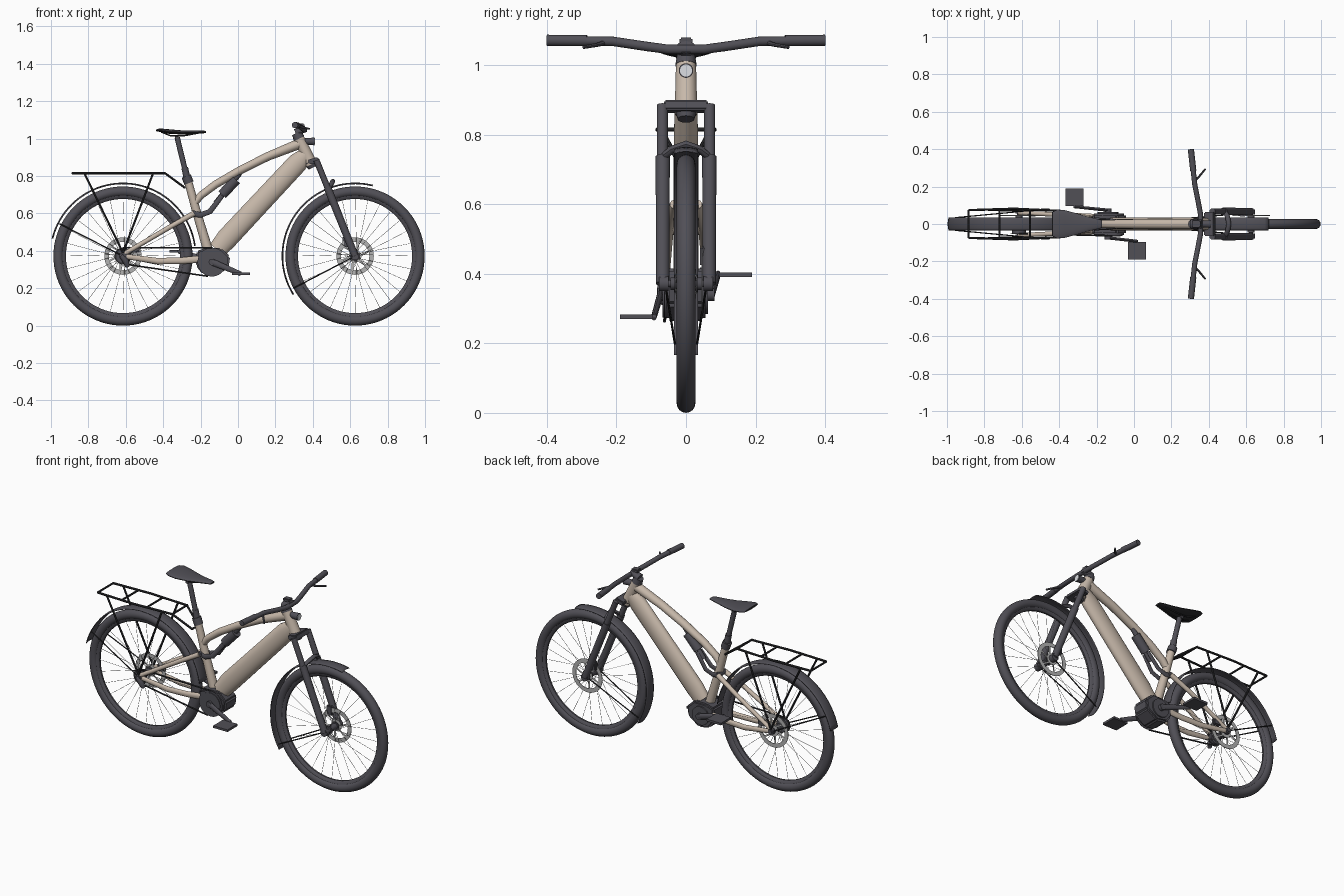
import bpy, bmesh, math
from mathutils import Vector

cube = bpy.data.objects.get("Cube")
if cube:
    bpy.data.objects.remove(cube, do_unlink=True)


def material(name, *rgb):
    m = bpy.data.materials.new(name)
    m.use_nodes = True
    m.diffuse_color = (*rgb, 1)
    m.node_tree.nodes["Principled BSDF"].inputs["Base Color"].default_value = (*rgb, 1)
    return m


DARK = material("dark grey", .082, .079, .094)
BEIGE = material("warm beige", .57, .48, .40)
BLACK = material("black", .028, .028, .031)
STEEL = material("steel grey", .45, .45, .45)
LENS = material("lamp lens", .72, .74, .77)
made = []


def finish(name, bm, mat):
    bmesh.ops.recalc_face_normals(bm, faces=bm.faces)
    mesh = bpy.data.meshes.new(name)
    bm.to_mesh(mesh)
    bm.free()
    mesh.materials.append(mat)
    ob = bpy.data.objects.new(name, mesh)
    bpy.context.collection.objects.link(ob)
    made.append(ob)
    return ob


def skin(bm, rings, loop=False):
    """Join rings of vertices with quads, capping open ends."""
    n = len(rings[0])
    for i in range(len(rings) if loop else len(rings) - 1):
        a, b = rings[i], rings[(i + 1) % len(rings)]
        for j in range(n):
            k = (j + 1) % n
            bm.faces.new((a[j], a[k], b[k], b[j]))
    if not loop:
        bm.faces.new(rings[0])
        bm.faces.new(rings[-1])


def add_tube(bm, pts, radii, sides):
    """Sweep an ellipse (side radius, upright radius) along points."""
    pts = [Vector(p) for p in pts]
    if not isinstance(radii, list):
        radii = [radii] * len(pts)
    span = (pts[-1] - pts[0]).normalized()
    ref = Vector((0, 0, 1)) if abs(span.y) > .8 else Vector((0, 1, 0))
    rings = []
    for i, p in enumerate(pts):
        t = (pts[min(i + 1, len(pts) - 1)] - pts[max(i - 1, 0)]).normalized()
        side = (ref - t * ref.dot(t)).normalized()
        up = side.cross(t)
        a, b = radii[i] if isinstance(radii[i], tuple) else (radii[i], radii[i])
        angles = [math.tau * (j + .5) / sides for j in range(sides)]
        rings.append([bm.verts.new(p + side * a * math.cos(w) + up * b * math.sin(w)) for w in angles])
    skin(bm, rings)


def tube(name, pts, radii, mat, sides=14):
    bm = bmesh.new()
    add_tube(bm, pts, radii, sides)
    return finish(name, bm, mat)


def lathe(name, profile, cx, cz, mat, seg=64):
    """Revolve a closed (radius, y) profile about a sideways axle."""
    bm = bmesh.new()
    rings = []
    for i in range(seg):
        w = math.tau * i / seg
        rings.append([bm.verts.new((cx + r * math.cos(w), y, cz + r * math.sin(w))) for r, y in profile])
    skin(bm, rings, loop=True)
    return finish(name, bm, mat)


def disc(name, r0, r1, y0, y1, cx, cz, mat, seg=40):
    return lathe(name, [(r0, y0), (r1, y0), (r1, y1), (r0, y1)], cx, cz, mat, seg)


def plate(name, outline, y0, y1, mat, bevel=0):
    """Extrude an (x, z) outline sideways."""
    bm = bmesh.new()
    skin(bm, [[bm.verts.new((x, y, z)) for x, z in outline] for y in (y0, y1)])
    if bevel:
        bmesh.ops.bevel(bm, geom=bm.edges[:], offset=bevel, segments=2, affect='EDGES')
    return finish(name, bm, mat)


def box(name, x0, x1, y0, y1, z0, z1, mat, bevel=0):
    return plate(name, [(x0, z0), (x1, z0), (x1, z1), (x0, z1)], y0, y1, mat, bevel)


def fender(name, cx, start, end, width):
    """Arched sheet following the tyre."""
    bm = bmesh.new()
    rows = []
    for i in range(41):
        w = math.radians(start + (end - start) * i / 40)
        row = []
        for j in range(-3, 4):
            r = .393 - .006 * (j / 3) ** 2
            row.append(bm.verts.new((cx + r * math.cos(w), width * j / 3, AXLE + r * math.sin(w))))
        rows.append(row)
    for a, b in zip(rows, rows[1:]):
        for j in range(6):
            bm.faces.new((a[j], a[j + 1], b[j + 1], b[j]))
    mod = finish(name, bm, DARK).modifiers.new("thickness", 'SOLIDIFY')
    mod.thickness = .003


AXLE, REAR, FRONT = .372, -.615, .626

# Wheels: tyre, rim, spokes, hub, brake disc
for label, cx in (("rear", REAR), ("front", FRONT)):
    circle = [math.tau * j / 16 for j in range(16)]
    lathe(label + "_tyre", [(.345 + .027 * math.cos(w), .027 * math.sin(w)) for w in circle], cx, AXLE, DARK, 80)
    lathe(label + "_rim", [(.328, -.016), (.328, .016), (.312, .013), (.305, .005), (.305, -.005), (.312, -.013)],
          cx, AXLE, DARK, 80)
    disc(label + "_hub", .004, .018, -.045, .045, cx, AXLE, DARK, 24)
    disc(label + "_axle", .001, .01, -.075, .075, cx, AXLE, DARK, 16)
    bm = bmesh.new()
    for i in range(28):
        s = 1 if i % 2 else -1
        w = math.tau * i / 28
        v = w + (.5 if i % 4 < 2 else -.5)
        add_tube(bm, [(cx + .018 * math.cos(v), s * .03, AXLE + .018 * math.sin(v)),
                      (cx + .307 * math.cos(w), 0, AXLE + .307 * math.sin(w))], .001, 5)
    finish(label + "_spokes", bm, STEEL)
    disc(label + "_hub_flange_right", .005, .026, -.033, -.029, cx, AXLE, DARK, 24)
    disc(label + "_hub_flange_left", .005, .026, .029, .033, cx, AXLE, DARK, 24)
    disc(label + "_brake_disc", .076, .1, .044, .047, cx, AXLE, STEEL, 48)
    disc(label + "_disc_carrier", .018, .034, .044, .047, cx, AXLE, STEEL, 32)
    bm = bmesh.new()
    for i in range(6):
        w = math.tau * i / 6
        add_tube(bm, [(cx + r * math.cos(w + d), .0455, AXLE + r * math.sin(w + d))
                      for r, d in ((.025, 0), (.08, .35))], (.0015, .005), 6)
    finish(label + "_disc_arms", bm, STEEL)
box("front_caliper", .56, .60, .04, .062, .42, .48, DARK, .006)
box("rear_caliper", -.57, -.52, .04, .062, .385, .425, DARK, .006)

# Frame tubes
tube("head_tube", [(.322, 0, 1.01), (.392, 0, .862)], [.029, .033], BEIGE, 20)
tube("down_tube", [(.365, 0, .915), (.32, 0, .872), (-.06, 0, .465), (-.11, 0, .405)],
     [(.03, .04), (.034, .055), (.036, .058), (.036, .05)], BEIGE, 20)
tube("top_tube", [(.335, 0, .975), (.16, 0, .905), (.01, 0, .83), (-.12, 0, .755), (-.20, 0, .695), (-.235, 0, .65)],
     [(.028, .028), (.026, .023), (.025, .022), (.023, .021), (.022, .02), (.02, .018)], BEIGE)
tube("seat_tube", [(-.27, 0, .785), (-.225, 0, .62), (-.155, 0, .385)], [.021, .023, .027], BEIGE)
for s, label in ((-1, "right"), (1, "left")):
    tube("seat_stay_" + label, [(-.235, s * .032, .60), (-.36, s * .048, .53), (REAR, s * .06, .38)],
         [.015, .013, .012], BEIGE, 10)
    tube("chain_stay_" + label, [(-.16, s * .04, .36), (-.30, s * .048, .347), (-.43, s * .054, .345), (REAR, s * .06, .372)],
         [(.012, .02), (.011, .018), (.011, .017), (.01, .013)], BEIGE, 10)
    disc("dropout_" + label, .003, .018, s * .055, s * .072, REAR, AXLE, DARK, 20)
    tube("rocker_link_" + label, [(-.245, s * .027, .60), (-.20, s * .028, .592), (-.15, s * .027, .61), (-.085, s * .018, .695)],
         [(.006, .016), (.006, .015), (.006, .015), (.006, .013)], DARK, 10)
tube("rocker_pivot", [(-.235, -.036, .60), (-.235, .036, .60)], .015, DARK)

# Shock absorber
tube("shock_body", [(-.01, 0, .78), (-.085, 0, .70)], .027, DARK, 18)
tube("shock_shaft", [(.01, 0, .815), (-.12, 0, .655)], .014, DARK)

# Seat post and saddle, with a dark underside
tube("seat_collar", [(-.277, 0, .80), (-.262, 0, .762)], .026, DARK)
tube("seat_sleeve", [(-.285, 0, .845), (-.273, 0, .79)], .018, DARK)
tube("seat_post", [(-.325, 0, 1.005), (-.275, 0, .80)], .0145, DARK)
tube("saddle_clamp", [(-.328, -.02, 1.006), (-.328, .02, 1.006)], .01, DARK)
saddle = tube("saddle", [(-.437, 0, 1.046), (-.41, 0, 1.044), (-.37, 0, 1.038), (-.30, 0, 1.033), (-.24, 0, 1.034),
                         (-.19, 0, 1.036), (-.17, 0, 1.035)],
              [(.064, .006), (.078, .01), (.075, .012), (.056, .011), (.038, .01), (.026, .008), (.02, .005)], DARK, 18)
saddle.data.materials.append(BLACK)
for face in saddle.data.polygons:
    face.material_index = 1 if face.normal.z < .1 else 0
for s in (-1, 1):
    tube("saddle_rail", [(-.41, s * .03, 1.035), (-.36, s * .022, 1.015), (-.29, s * .02, 1.015), (-.20, s * .008, 1.032)],
         .004, BLACK, 8)

# Motor, chainring and chain
plate("motor", [(-.222, .40), (-.17, .415), (-.09, .415), (-.042, .37), (-.05, .31), (-.12, .262), (-.19, .275), (-.225, .32)],
      -.058, .056, DARK, .01)
CRANK = (-.139, .34)
disc("motor_cover_right", .003, .066, -.068, -.055, *CRANK, DARK)
disc("motor_cover_left", .003, .055, .05, .064, *CRANK, DARK)
disc("chainring", .05, .077, -.064, -.06, *CRANK, DARK)
disc("rear_cog", .036, .045, -.054, -.05, REAR, AXLE, BLACK, 32)
disc("cassette", .004, .037, -.054, -.035, REAR, AXLE, DARK, 32)
tube("chain_upper", [(REAR, -.052, .417), (CRANK[0], -.062, .417)], .0045, BLACK, 8)
tube("chain_lower", [(-.60, -.052, .328), (-.16, -.062, .264)], .0045, BLACK, 8)
tube("derailleur", [(-.625, -.07, .375), (-.60, -.068, .345), (-.59, -.06, .315)], [.012, .017, .012], DARK, 10)

# Cranks and pedals
for s, label, px, pz in ((-1, "right", .015, .277), (1, "left", -.318, .398)):
    tube("crank_" + label, [(CRANK[0], s * .074, CRANK[1]), (px, s * .092, pz)], [(.009, .018), (.008, .012)], DARK, 10)
    tube("crank_axle_" + label, [(CRANK[0], s * .04, CRANK[1]), (CRANK[0], s * .082, CRANK[1])], .018, DARK)
    tube("pedal_axle_" + label, [(px, s * .085, pz), (px, s * .12, pz)], .006, DARK, 10)
    box("pedal_" + label, px - .048, px + .048, s * .095, s * .19, pz - .0065, pz + .0065, DARK)

# Suspension fork
for s, label in ((-1, "right"), (1, "left")):
    tube("fork_upper_" + label, [(.419, s * .068, .885), (.49, s * .068, .71)], .0165, DARK)
    tube("fork_lower_" + label, [(.479, s * .067, .737), (FRONT, s * .067, AXLE)], [.021, .0195], DARK)
    disc("fork_foot_" + label, .003, .022, s * .05, s * .078, FRONT, AXLE, DARK, 20)
plate("fork_crown", [(.372, .886), (.428, .902), (.438, .872), (.382, .862)], -.064, .064, DARK, .005)
tube("lower_headset", [(.385, 0, .877), (.40, 0, .845)], [.034, .024], DARK, 18)
tube("fork_arch", [(.485, -.067, .735), (.50, -.04, .758), (.507, 0, .773), (.50, .04, .758), (.485, .067, .735)],
     (.011, .013), DARK, 10)

# Fenders and their stays
fender("rear_fender", REAR, 166, 8, .036)
fender("front_fender", FRONT, 76, 212, .035)
for s in (-1, 1):
    tube("front_fender_stay", [(FRONT, s * .06, AXLE), (.296, s * .032, .20)], .0035, BLACK, 6)
    tube("rear_fender_stay", [(REAR, s * .066, AXLE), (-.955, s * .034, .545)], .0035, BLACK, 6)

# Luggage rack
for s in (-1, 1):
    tube("rack_rail", [(-.885, s * .074, .815), (-.64, s * .082, .815), (-.39, s * .07, .815), (-.285, s * .03, .738)],
         .0065, BLACK, 8)
    for x in (-.82, -.455):
        tube("rack_leg", [(x, s * .078, .812), (REAR, s * .07, .39)], .006, BLACK, 8)
for x in (-.885, -.72, -.555, -.39):
    tube("rack_crossbar", [(x, -.075, .815), (x, .075, .815)], .006, BLACK, 8)
tube("rack_mount", [(-.285, -.032, .738), (-.285, .032, .738)], .006, BLACK, 8)

# Stem, handlebar, grips and levers
tube("upper_headset", [(.327, 0, 1.0), (.313, 0, 1.03)], [.031, .026], DARK, 18)
tube("stem", [(.308, 0, 1.03), (.335, 0, 1.043), (.362, 0, 1.053)], [(.026, .022), (.025, .018), (.028, .018)], DARK)
half = [(.356, .05, 1.046), (.345, .11, 1.054), (.325, .21, 1.069), (.304, .40, 1.072)]
tube("handlebar", [(x, -y, z) for x, y, z in reversed(half)] + half, .0138, DARK)
box("display", .31, .355, -.018, .018, 1.062, 1.08, DARK, .004)
for s, label in ((-1, "right"), (1, "left")):
    tube("grip_" + label, [(.317, s * .285, 1.071), (.304, s * .40, 1.072)], .0165, DARK)
    tube("brake_lever_" + label, [(.325, s * .235, 1.066), (.345, s * .25, 1.06), (.382, s * .295, 1.052)],
         [.008, .006, .005], DARK, 8)

# Headlight
tube("headlight", [(.355, 0, .985), (.408, 0, .985)], [.017, .021], DARK, 20)
tube("headlight_lens", [(.407, 0, .985), (.411, 0, .985)], .0175, LENS, 20)

bpy.ops.object.select_all(action='DESELECT')
for ob in made:
    ob.select_set(True)
bpy.context.view_layer.objects.active = made[0]
bpy.ops.object.shade_smooth_by_angle(angle=math.radians(40))
